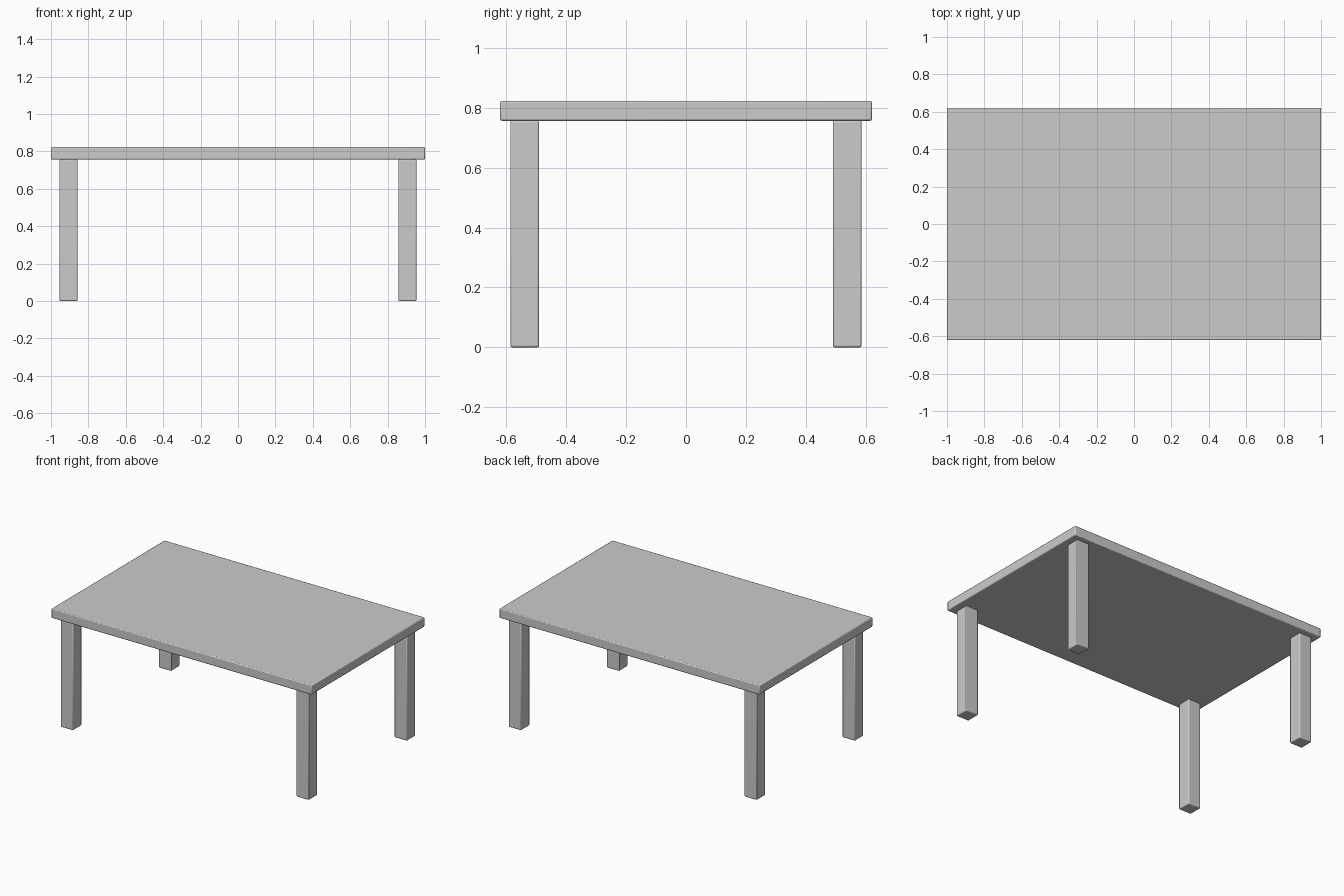
import bpy

if "Cube" in bpy.data.objects:
    bpy.data.objects.remove(bpy.data.objects["Cube"])


def bevelled_box(name, center, size, bevel):
    bpy.ops.mesh.primitive_cube_add(size=1, location=center)
    obj = bpy.context.object
    obj.name = name
    obj.scale = size
    bpy.ops.object.transform_apply(location=False, rotation=False, scale=True)
    mod = obj.modifiers.new("edge_bevel", 'BEVEL')
    mod.width = bevel
    mod.segments = 2
    bpy.ops.object.shade_smooth_by_angle()
    return obj


LEG_HEIGHT = 0.757
TOP_HEIGHT = 0.823
LEG_WIDTH = 0.096

# Table top slab
bevelled_box("table_top", (0, 0, (LEG_HEIGHT + TOP_HEIGHT) / 2),
             (2.0, 1.243, TOP_HEIGHT - LEG_HEIGHT), 0.006)

# Four square legs, inset from the corners
for side, sx in (("left", -1), ("right", 1)):
    for end, sy in (("front", -1), ("back", 1)):
        bevelled_box(f"{end}_{side}_leg",
                     (sx * 0.906, sy * 0.539, LEG_HEIGHT / 2),
                     (LEG_WIDTH, LEG_WIDTH, LEG_HEIGHT), 0.006)
